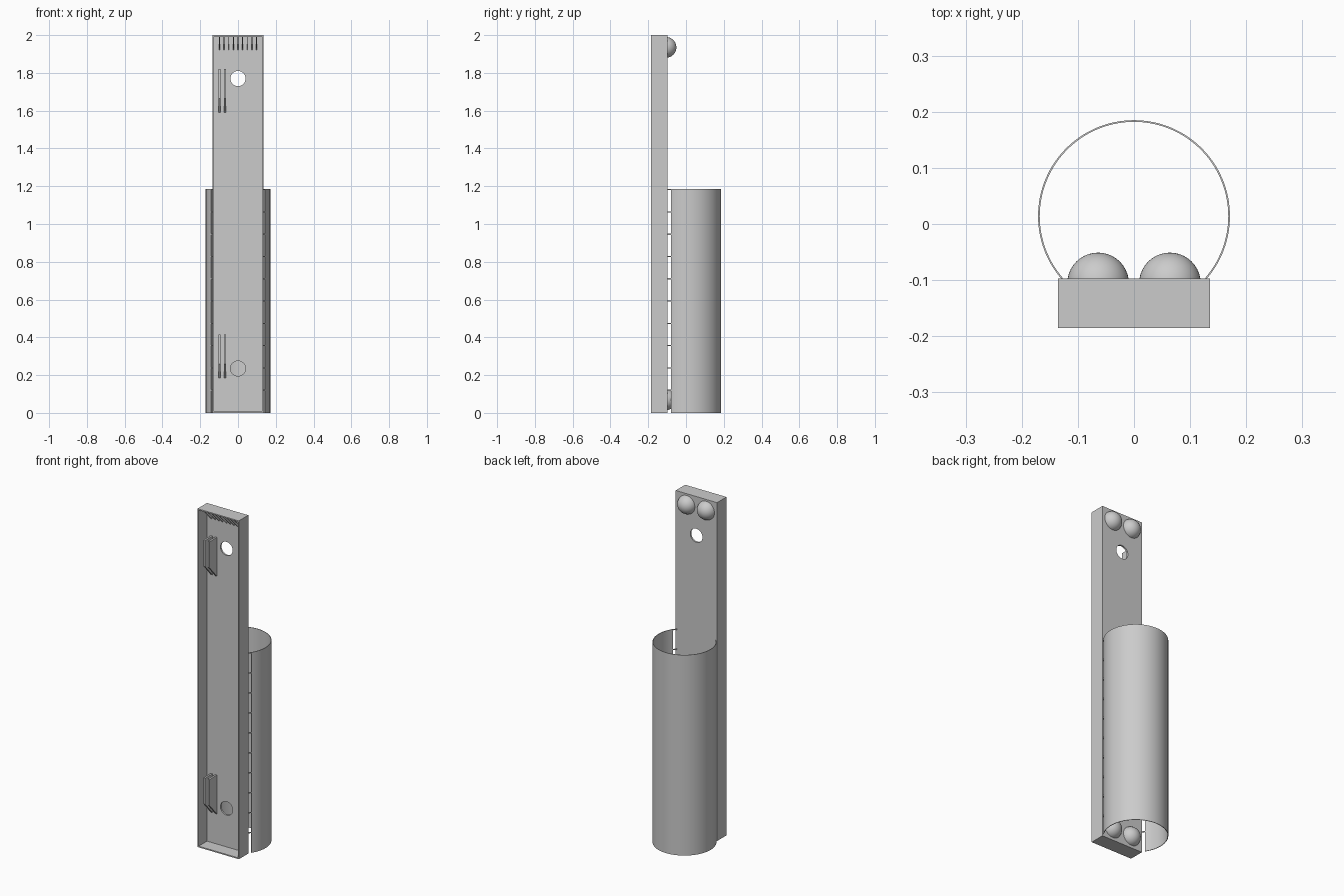
import bpy, bmesh, math
from mathutils import Matrix, Vector

if "Cube" in bpy.data.objects:
    bpy.data.objects.remove(bpy.data.objects["Cube"], do_unlink=True)

GREY = bpy.data.materials.new("plain grey")
GREY.use_nodes = True
GREY.diffuse_color = (0.6, 0.6, 0.6, 1)
GREY.node_tree.nodes["Principled BSDF"].inputs["Base Color"].default_value = (0.6, 0.6, 0.6, 1)

WIDTH, FRONT, BACK, HEIGHT, WALL = 0.27, -0.185, -0.097, 2.0, 0.01
INNER = BACK - WALL                      # inside face of the back plate
TUBE_Y, TUBE_R, TUBE_T, TUBE_H = 0.014, 0.171, 0.003, 1.185


def finish(bm, name, smooth=False):
    bmesh.ops.recalc_face_normals(bm, faces=bm.faces)
    mesh = bpy.data.meshes.new(name)
    bm.to_mesh(mesh)
    bm.free()
    mesh.materials.append(GREY)
    obj = bpy.data.objects.new(name, mesh)
    bpy.context.collection.objects.link(obj)
    bpy.ops.object.select_all(action='DESELECT')
    obj.select_set(True)
    bpy.context.view_layer.objects.active = obj
    if smooth:
        bpy.ops.object.shade_smooth_by_angle(angle=math.radians(35))
    return obj


def prism(bm, points, offset):
    """Extrude a closed outline along an offset."""
    face = bm.faces.new([bm.verts.new(p) for p in points])
    out = bmesh.ops.extrude_face_region(bm, geom=[face])
    moved = [v for v in out["geom"] if isinstance(v, bmesh.types.BMVert)]
    bmesh.ops.translate(bm, verts=moved, vec=offset)


def arc_shell(bm, start, end, steps, z0, z1):
    """Thin curved wall; angles are measured from +x."""
    angles = [start + (end - start) * i / steps for i in range(steps + 1)]
    outline = [(r * math.cos(a), TUBE_Y + r * math.sin(a), z0)
               for r, run in ((TUBE_R, angles), (TUBE_R - TUBE_T, angles[::-1]))
               for a in run]
    prism(bm, outline, Vector((0, 0, z1 - z0)))


# Open-fronted tray
bm = bmesh.new()
bmesh.ops.create_cube(bm, size=1)
bmesh.ops.scale(bm, verts=bm.verts, vec=(WIDTH, BACK - FRONT, HEIGHT))
bmesh.ops.translate(bm, verts=bm.verts, vec=(0, (FRONT + BACK) / 2, HEIGHT / 2))
bm.faces.ensure_lookup_table()
mouth = min(bm.faces, key=lambda f: f.calc_center_median().y)
bmesh.ops.inset_region(bm, faces=[mouth], thickness=WALL)
out = bmesh.ops.extrude_face_region(bm, geom=[mouth])
floor = [v for v in out["geom"] if isinstance(v, bmesh.types.BMVert)]
bmesh.ops.translate(bm, verts=floor, vec=(0, INNER - FRONT, 0))
if mouth.is_valid:
    bmesh.ops.delete(bm, geom=[mouth], context='FACES_ONLY')
tray = finish(bm, "tray")

# Round holes through the back plate
bm = bmesh.new()
for z in (0.235, 1.77):
    bmesh.ops.create_cone(bm, cap_ends=True, segments=40, radius1=0.04, radius2=0.04, depth=0.06,
                          matrix=Matrix.Translation((0, BACK, z)) @ Matrix.Rotation(math.pi / 2, 4, 'X'))
cutter = finish(bm, "hole_cutter")
cutter.hide_render = True
bpy.context.view_layer.objects.active = tray
cut = tray.modifiers.new("holes", 'BOOLEAN')
cut.operation, cut.solver, cut.object = 'DIFFERENCE', 'EXACT', cutter
bpy.ops.object.modifier_apply(modifier=cut.name)
bpy.data.objects.remove(cutter, do_unlink=True)

# Triangular ribs under the top wall
bm = bmesh.new()
top = HEIGHT - WALL
for i in range(-4, 5):
    x = i * 0.0245 - 0.002
    prism(bm, [(x, INNER, top), (x, FRONT + 0.008, top), (x, INNER, top - 0.07)], Vector((0.004, 0, 0)))
finish(bm, "top_ribs")

# Pairs of upright clip plates with tapered lower ends
for name, base in (("lower_clip", 0.185), ("upper_clip", 1.59)):
    bm = bmesh.new()
    for x in (-0.103, -0.074):
        tip = INNER - 0.068
        prism(bm, [(x, INNER, base), (x, tip, base + 0.075), (x, tip, base + 0.23), (x, INNER, base + 0.23)],
              Vector((0.011, 0, 0)))
    finish(bm, name)

# Domes on the back of the plate
for level, z in (("lower", 0.07), ("upper", 1.935)):
    for side, x in (("right", -0.064), ("left", 0.064)):
        bm = bmesh.new()
        bmesh.ops.create_uvsphere(bm, u_segments=40, v_segments=20, radius=0.055)
        bmesh.ops.bisect_plane(bm, geom=bm.verts[:] + bm.edges[:] + bm.faces[:], plane_co=(0, 0, 0.007),
                               plane_no=(0, 0, 1), clear_inner=True)
        bmesh.ops.holes_fill(bm, edges=[e for e in bm.edges if e.is_boundary])
        bmesh.ops.transform(bm, verts=bm.verts, matrix=Matrix.Translation((x, BACK - 0.009, z))
                            @ Matrix.Rotation(-math.pi / 2, 4, 'X'))
        finish(bm, f"{level}_{side}_dome", smooth=True)

# Curved sleeve, stopping short of the tray
edge = math.asin((-0.08 - TUBE_Y) / TUBE_R)
root = math.asin((BACK - 0.001 - TUBE_Y) / TUBE_R)
bm = bmesh.new()
arc_shell(bm, edge, math.pi - edge, 96, 0, TUBE_H)
finish(bm, "sleeve", smooth=True)

# Small bridges joining the sleeve to the tray on both sides
bm = bmesh.new()
for k in range(10):
    z = TUBE_H - 0.006 - 0.118 * k
    arc_shell(bm, root, edge, 4, z, z + 0.006)
    arc_shell(bm, math.pi - edge, math.pi - root, 4, z, z + 0.006)
finish(bm, "sleeve_bridges")
